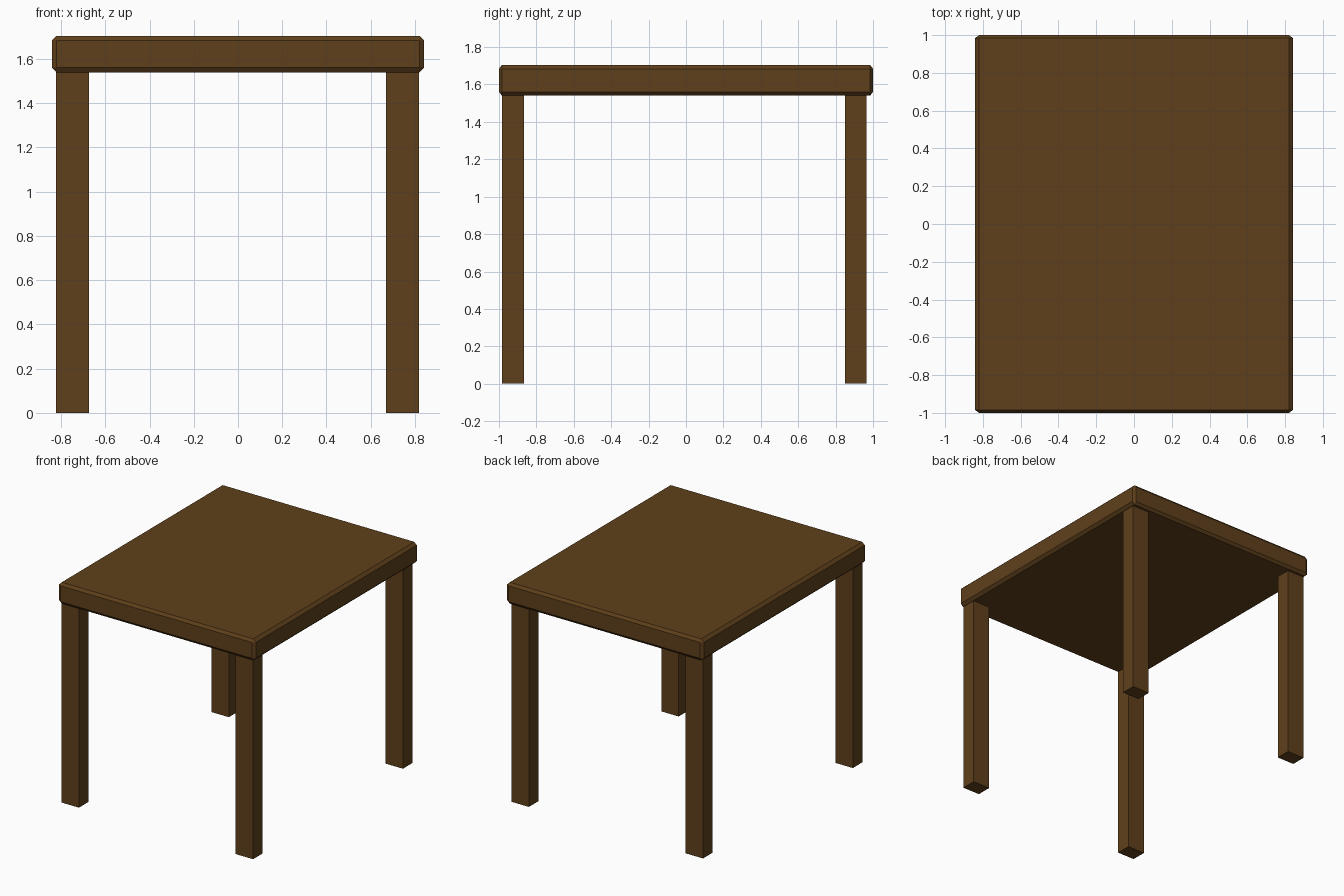
import bpy, bmesh
from mathutils import Matrix

if "Cube" in bpy.data.objects:
    bpy.data.objects.remove(bpy.data.objects["Cube"])

wood = bpy.data.materials.new("brown_wood")
wood.diffuse_color = (0.115, 0.051, 0.011, 1)
wood.use_nodes = True
wood.node_tree.nodes["Principled BSDF"].inputs["Base Color"].default_value = wood.diffuse_color


def box(name, lo, hi, bevel=None):
    """Box between two corners; bevel gives the chamfer width per axis."""
    size = [h - l for l, h in zip(lo, hi)]
    centre = [(l + h) / 2 for l, h in zip(lo, hi)]
    bm = bmesh.new()
    bmesh.ops.create_cube(bm, size=1)
    if bevel:
        # chamfer in units of the bevel width, then stretch to final size
        bmesh.ops.scale(bm, vec=[s / b for s, b in zip(size, bevel)], verts=bm.verts)
        bmesh.ops.bevel(bm, geom=bm.edges[:], offset=1, segments=1,
                        profile=0.5, affect='EDGES')
        bmesh.ops.scale(bm, vec=bevel, verts=bm.verts)
    else:
        bmesh.ops.scale(bm, vec=size, verts=bm.verts)
    bmesh.ops.transform(bm, matrix=Matrix.Translation(centre), verts=bm.verts)
    mesh = bpy.data.meshes.new(name)
    bm.to_mesh(mesh)
    bm.free()
    mesh.materials.append(wood)
    obj = bpy.data.objects.new(name, mesh)
    bpy.context.collection.objects.link(obj)
    return obj


# Table top with chamfered edges
box("table_top", (-0.842, -1, 1.54), (0.842, 1, 1.705), (0.022, 0.016, 0.021))

# Four straight legs
for side, x0, x1 in (("left", -0.822, -0.673), ("right", 0.669, 0.818)):
    for end, y0, y1 in (("front", -0.984, -0.866), ("back", 0.849, 0.966)):
        box(f"{end}_{side}_leg", (x0, y0, 0), (x1, y1, 1.542))
